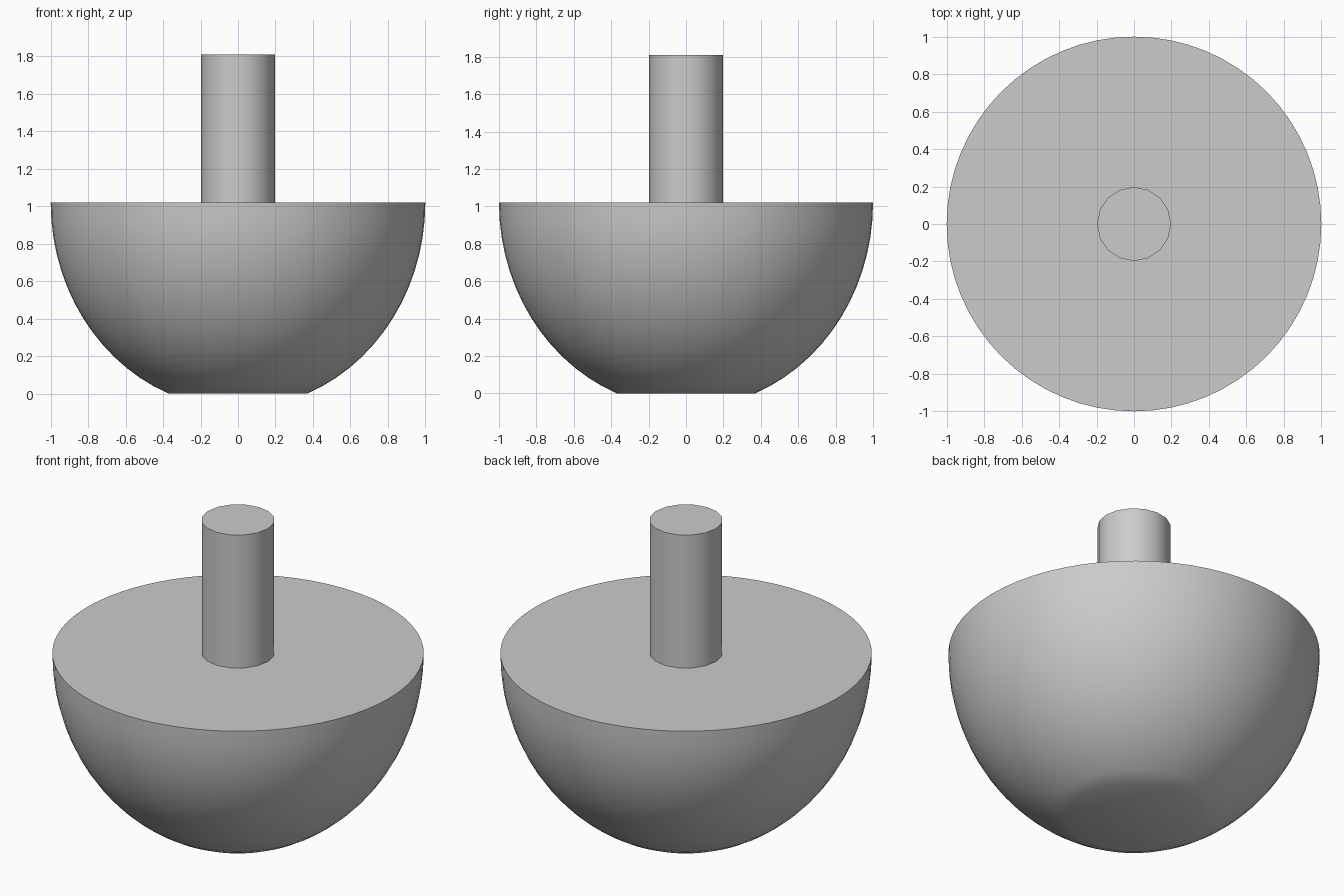
import bpy, bmesh, math

default = bpy.data.objects.get("Cube")
if default:
    bpy.data.objects.remove(default, do_unlink=True)

# Single plain grey
GREY = (0.6, 0.6, 0.6, 1.0)
grey = bpy.data.materials.new("plain_grey")
grey.use_nodes = True
grey.diffuse_color = GREY
grey.node_tree.nodes["Principled BSDF"].inputs["Base Color"].default_value = GREY


def lathe(name, profile, sides):
    """Closed solid made by turning (radius, height) points about z."""
    bm = bmesh.new()
    rings = []
    for r, z in profile:
        angles = [2 * math.pi * i / sides for i in range(sides)]
        rings.append([bm.verts.new((r * math.cos(a), r * math.sin(a), z)) for a in angles])
    for low, high in zip(rings, rings[1:]):
        for i in range(sides):
            j = (i + 1) % sides
            bm.faces.new((low[i], low[j], high[j], high[i]))
    bm.faces.new(rings[0][::-1])
    bm.faces.new(rings[-1])
    mesh = bpy.data.meshes.new(name)
    bm.to_mesh(mesh)
    bm.free()
    mesh.materials.append(grey)
    obj = bpy.data.objects.new(name, mesh)
    bpy.context.collection.objects.link(obj)
    bpy.ops.object.select_all(action="DESELECT")
    obj.select_set(True)
    bpy.context.view_layer.objects.active = obj
    bpy.ops.object.shade_smooth_by_angle(angle=math.radians(30))
    return obj


# Half-ellipsoid body with a flat foot and a flat closed top
RIM_Z, FOOT_R, STEPS = 1.02, 0.37, 14
depth = RIM_Z / math.sqrt(1 - FOOT_R ** 2)
start = math.asin(FOOT_R)
curve = [start + (math.pi / 2 - start) * k / STEPS for k in range(STEPS + 1)]
lathe("rounded_body", [(math.sin(t), RIM_Z - depth * math.cos(t)) for t in curve], 64)

# Upright stem, sunk slightly into the top of the body
lathe("stem", [(0.197, RIM_Z - 0.02), (0.197, 1.81)], 16)
